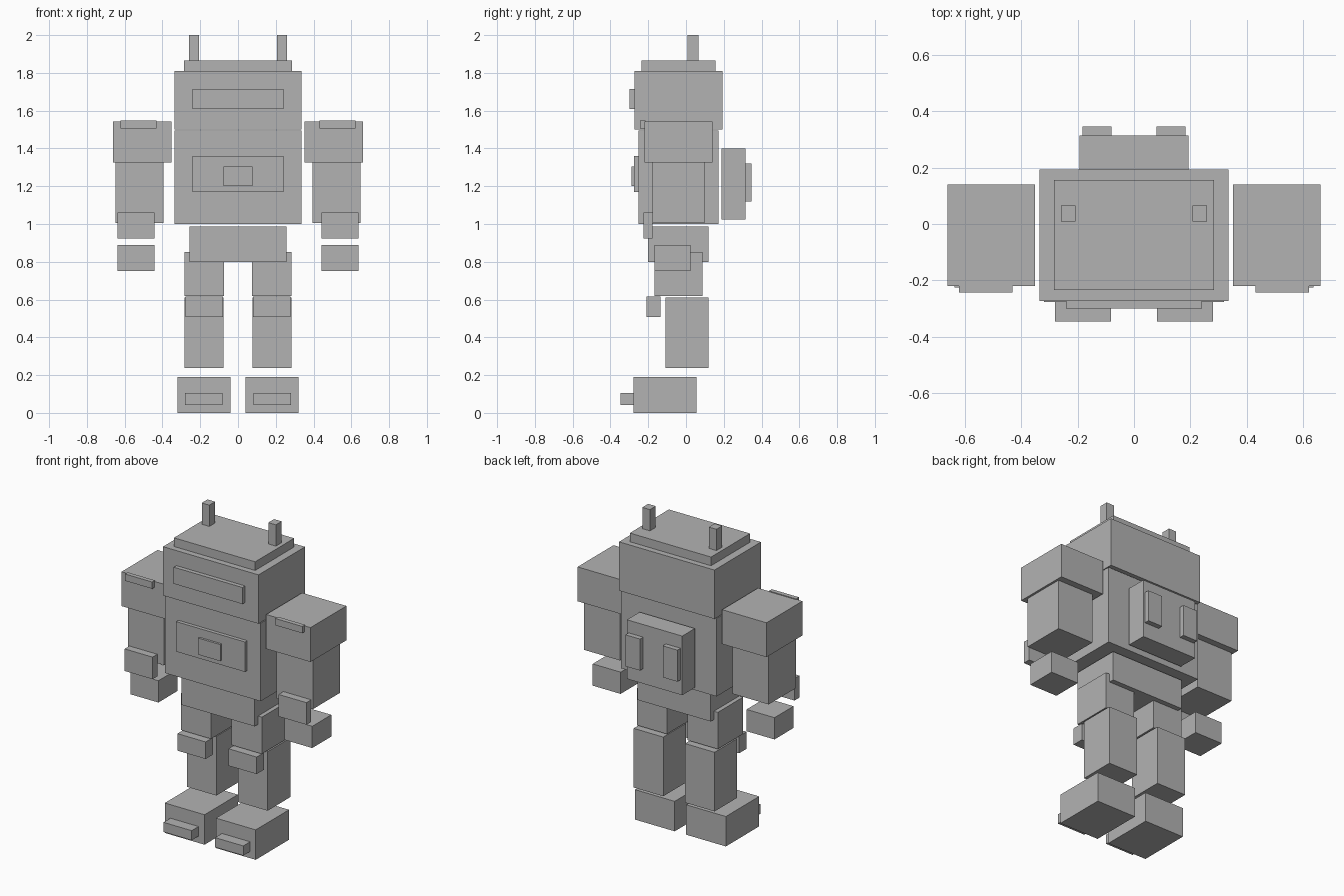
import bpy
import bmesh
from mathutils import Vector

default_cube = bpy.data.objects.get("Cube")
if default_cube:
    bpy.data.objects.remove(default_cube, do_unlink=True)

# One plain grey for the whole robot
grey = bpy.data.materials.new("plain grey")
grey.use_nodes = True
colour = (0.45, 0.45, 0.45, 1)
grey.diffuse_color = colour
grey.node_tree.nodes["Principled BSDF"].inputs["Base Color"].default_value = colour


def box(name, x, y, z):
    """Flat-sided block spanning the given (low, high) range on each axis."""
    low, high = (Vector(corner) for corner in zip(x, y, z))
    bm = bmesh.new()
    bmesh.ops.create_cube(bm, size=1)
    bmesh.ops.scale(bm, vec=high - low, verts=bm.verts)
    mesh = bpy.data.meshes.new(name)
    bm.to_mesh(mesh)
    bm.free()
    mesh.materials.append(grey)
    obj = bpy.data.objects.new(name, mesh)
    obj.location = (low + high) / 2
    bpy.context.collection.objects.link(obj)


def centre(name, half_width, y, z):
    box(name, (-half_width, half_width), y, z)


def pair(name, x, y, z):
    box("left_" + name, x, y, z)
    box("right_" + name, (-x[1], -x[0]), y, z)


# Head
centre("head", 0.335, (-0.273, 0.193), (1.5, 1.81))
centre("head_cap", 0.285, (-0.235, 0.156), (1.81, 1.865))
centre("visor", 0.241, (-0.3, -0.273), (1.61, 1.715))
pair("antenna", (0.207, 0.26), (0.008, 0.066), (1.865, 2))

# Torso, chest and backpack
centre("torso", 0.335, (-0.252, 0.172), (1.0, 1.495))
centre("chest_plate", 0.241, (-0.275, -0.252), (1.17, 1.36))
centre("chest_badge", 0.078, (-0.289, -0.275), (1.2, 1.305))
centre("backpack", 0.194, (0.188, 0.315), (1.025, 1.4))
pair("backpack_thruster", (0.08, 0.183), (0.315, 0.347), (1.12, 1.32))
centre("pelvis", 0.257, (-0.2, 0.119), (0.8, 0.988))

# Arms
pair("shoulder", (0.352, 0.663), (-0.22, 0.14), (1.325, 1.543))
pair("shoulder_plate", (0.432, 0.622), (-0.243, -0.215), (1.505, 1.548))
pair("arm", (0.395, 0.649), (-0.177, 0.098), (1.005, 1.325))
pair("wrist_guard", (0.442, 0.638), (-0.225, -0.177), (0.922, 1.062))
pair("hand", (0.442, 0.638), (-0.167, 0.024), (0.752, 0.89))

# Legs
pair("thigh", (0.073, 0.284), (-0.167, 0.087), (0.62, 0.853))
pair("knee_guard", (0.08, 0.278), (-0.21, -0.135), (0.507, 0.615))
pair("shin", (0.076, 0.284), (-0.108, 0.119), (0.237, 0.612))
pair("foot", (0.04, 0.319), (-0.278, 0.056), (0, 0.19))
pair("toe_plate", (0.082, 0.28), (-0.347, -0.278), (0.043, 0.104))
